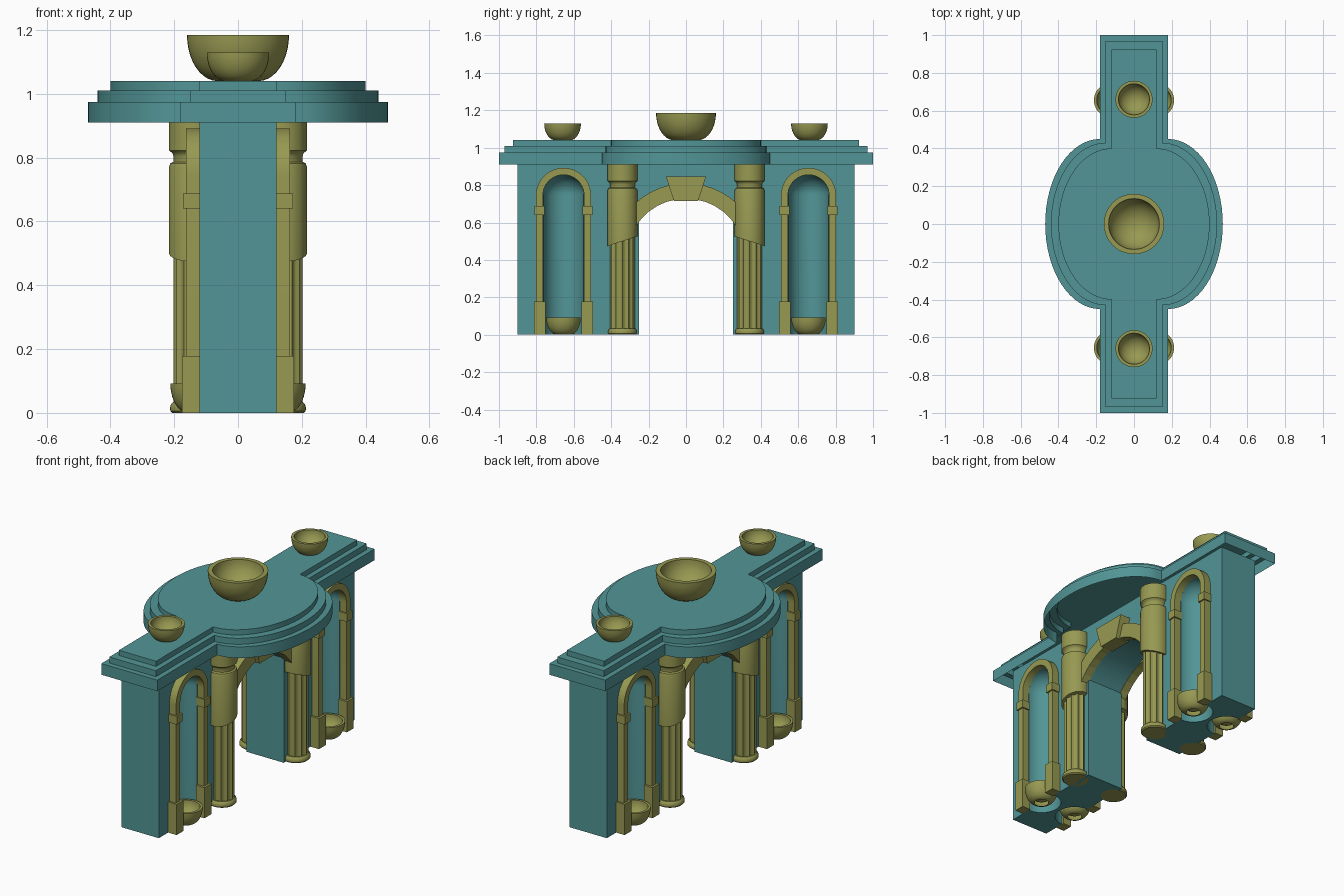
import bpy, bmesh
from math import sin, cos, pi, asin, radians

if "Cube" in bpy.data.objects:
    bpy.data.objects.remove(bpy.data.objects["Cube"])


def material(name, rgb):
    m = bpy.data.materials.new(name)
    m.diffuse_color = (*rgb, 1)
    m.use_nodes = True
    m.node_tree.nodes["Principled BSDF"].inputs["Base Color"].default_value = m.diffuse_color
    return m


TEAL = material("teal_stone", (0.085, 0.30, 0.305))
OLIVE = material("olive_trim", (0.31, 0.32, 0.085))


def finish(name, bm, mat, smooth=False):
    bmesh.ops.recalc_face_normals(bm, faces=bm.faces)
    me = bpy.data.meshes.new(name)
    bm.to_mesh(me)
    bm.free()
    ob = bpy.data.objects.new(name, me)
    bpy.context.collection.objects.link(ob)
    me.materials.append(mat)
    if smooth:
        bpy.ops.object.select_all(action='DESELECT')
        bpy.context.view_layer.objects.active = ob
        ob.select_set(True)
        bpy.ops.object.shade_smooth_by_angle(angle=radians(35))
    return ob


def loft(name, rings, mat, cap0=True, cap1=True, smooth=False):
    """Skin a list of equal-length closed rings of 3D points."""
    bm = bmesh.new()
    vs = [[bm.verts.new(p) for p in r] for r in rings]
    n = len(vs[0])
    for a, b in zip(vs, vs[1:]):
        for i in range(n):
            bm.faces.new((a[i], a[(i + 1) % n], b[(i + 1) % n], b[i]))
    if cap0:
        bm.faces.new(vs[0])
    if cap1:
        bm.faces.new(vs[-1])
    return finish(name, bm, mat, smooth)


def prism(name, yz, x0, x1, mat, smooth=False):
    return loft(name, [[(x, y, z) for y, z in yz] for x in (x0, x1)], mat, smooth=smooth)


def lathe(name, prof, cx, cy, mat, n=40, **kw):
    rings = [[(cx + r * cos(2 * pi * i / n), cy + r * sin(2 * pi * i / n), z)
              for i in range(n)] for r, z in prof]
    return loft(name, rings, mat, smooth=True, **kw)


def rect(y0, y1, z0, z1):
    return [(y0, z0), (y1, z0), (y1, z1), (y0, z1)]


def arc(cy, cz, r, a0, a1, n):
    return [(cy + r * cos(a0 + (a1 - a0) * i / n), cz + r * sin(a0 + (a1 - a0) * i / n))
            for i in range(n + 1)]


# gate wall: two piers and spandrel with a segmental arch opening
HALF, NY, SPRING, NR = 0.12, 0.655, 0.745, 0.11
a = asin(0.25 / 0.32)
opening = arc(0, 0.41, 0.32, pi / 2 - a, pi / 2 + a, 20)
wall = prism("gate_wall", [(-0.9, 0), (-0.9, 0.95), (0.9, 0.95), (0.9, 0), (0.25, 0)]
             + opening + [(-0.25, 0)], -HALF, HALF, TEAL)

# domed niches carved out of both faces of each pier
for sx in (-1, 1):
    for sy in (-1, 1):
        prof = [(NR - 0.002, -0.1), (NR - 0.002, SPRING)]
        prof += [(NR * cos(t * pi / 20), SPRING + NR * sin(t * pi / 20)) for t in range(1, 10)]
        prof.append((0.002, SPRING + NR))
        cutter = lathe("niche_cutter", prof, sx * HALF, sy * NY, TEAL)
        cutter.hide_render = True
        mod = wall.modifiers.new("niche", 'BOOLEAN')
        mod.operation, mod.object, mod.solver = 'DIFFERENCE', cutter, 'EXACT'
        bpy.context.view_layer.objects.active = wall
        bpy.ops.object.modifier_apply(modifier=mod.name)
        bpy.data.objects.remove(cutter)
bpy.ops.object.select_all(action='DESELECT')
wall.select_set(True)
bpy.ops.object.shade_smooth_by_angle(angle=radians(35))


# stepped cornice: hollow shell with an elliptical swelling in the middle
def outline(hw, end, ax, by, z):
    k = 32
    side = [(hw + ax * cos(-pi / 2 + pi * i / k), by * sin(-pi / 2 + pi * i / k))
            for i in range(k + 1)]
    right = [(hw, -end)] + side + [(hw, end)]
    return [(x, y, z) for x, y in right + [(-x, -y) for x, y in right]]


tiers = [((0.18, 1.0, 0.29, 0.45), 0.91, 0.975),
         ((0.15, 0.97, 0.29, 0.43), 0.975, 1.01),
         ((0.12, 0.925, 0.28, 0.40), 1.01, 1.04)]
rings = [outline(*t, z) for t, z0, z1 in tiers for z in (z0, z1)]
loft("cornice", rings, TEAL, cap0=False, smooth=True)


# bowls: rounded outside, lip, hollow inside
def bowl(name, cx, cy, z, r, h):
    t = r * 0.16
    prof = [(r * (0.4 + 0.6 * sin(u * pi / 20)), z + h * (1 - cos(u * pi / 20)))
            for u in range(11)]
    prof += [(r - t, z + h)]
    prof += [((r - t) * cos(u * pi / 20), z + h - (h - 0.15 * h) * sin(u * pi / 20))
             for u in range(1, 10)]
    lathe(name, prof, cx, cy, OLIVE, cap0=False)


bowl("roof_bowl_centre", 0, 0, 1.04, 0.16, 0.145)

for sy in (-1, 1):
    bowl("roof_bowl_side", 0, sy * 0.66, 1.04, 0.098, 0.09)

    for sx in (-1, 1):
        # niche surround: arched band, plinth blocks, imposts and basin
        f = sx * HALF
        y = sy * NY
        band = [(y + 0.147, 0)] + arc(y, SPRING, 0.147, 0, pi, 24) + [(y - 0.147, 0), (y - NR, 0)]
        band += arc(y, SPRING, NR, pi, 0, 24) + [(y + NR, 0)]
        prism("niche_frame", band, f, sx * 0.163, OLIVE, smooth=True)
        for s in (-1, 1):
            m = y + s * 0.128
            prism("niche_plinth", rect(m - 0.031, m + 0.031, 0, 0.178), f, sx * 0.175, OLIVE)
            prism("niche_impost", rect(m - 0.026, m + 0.026, 0.64, 0.688), f, sx * 0.172, OLIVE)
        bowl("niche_basin", f, y, 0.0, 0.092, 0.092)

        # column: base, fluted shaft, slant-cut sleeve with neck and capital
        cx, cy = sx * 0.136, sy * 0.34
        lathe("column_base", [(0.07, 0), (0.076, 0.006), (0.077, 0.016), (0.074, 0.027),
                              (0.067, 0.034)], cx, cy, OLIVE)
        flutes = []
        for i in range(96):
            t = 2 * pi * i / 96
            r = 0.066 - 0.009 * abs(sin(6 * t))
            flutes.append((r * cos(t), r * sin(t)))
        loft("column_shaft", [[(cx + p, cy + q, z) for p, q in flutes] for z in (0.03, 0.56)],
             OLIVE, smooth=True)
        sleeve = lathe("column_sleeve",
                       [(0.066, 0.5), (0.08, 0.5), (0.08, 0.77), (0.076, 0.782), (0.066, 0.787),
                        (0.066, 0.805), (0.07, 0.815), (0.08, 0.822), (0.08, 0.915)],
                       cx, cy, OLIVE)
        for v in sleeve.data.vertices:
            if v.co.z < 0.6:
                v.co.z -= 0.33 * sy * (v.co.y - cy)

for sx in (-1, 1):
    # arch ring and keystone on each face
    b = asin(0.27 / 0.32)
    ring = arc(0, 0.41, 0.40, pi / 2 - 0.75, pi / 2 + 0.75, 12)
    ring += arc(0, 0.41, 0.318, pi / 2 + b, pi / 2 - b, 12)
    prism("arch_ring", ring, sx * 0.11, sx * 0.16, OLIVE)
    prism("keystone", [(-0.065, 0.715), (0.065, 0.715), (0.107, 0.845), (-0.107, 0.845)],
          sx * 0.10, sx * 0.185, OLIVE)
